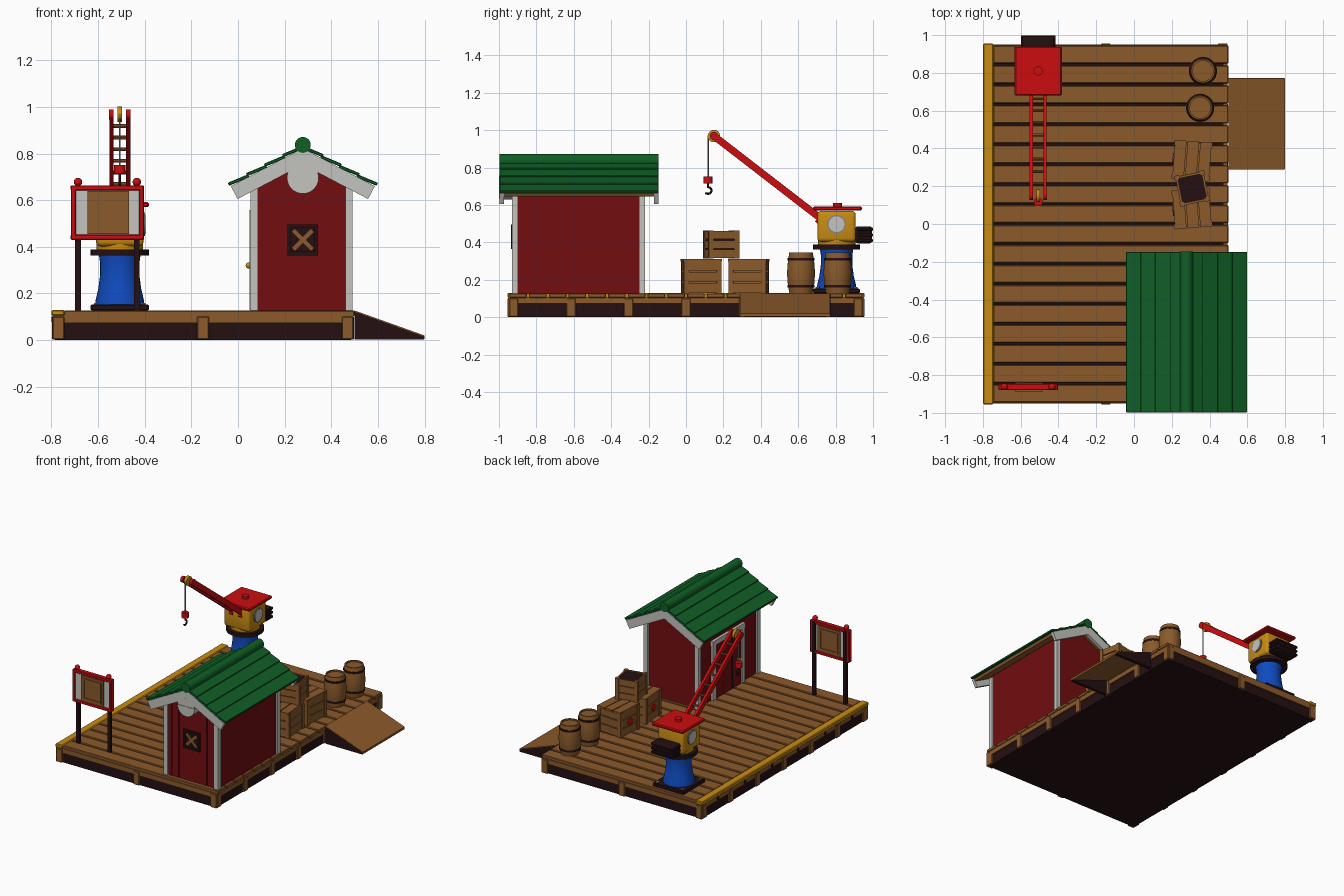
import bpy, bmesh, math
from mathutils import Vector, Matrix, Euler

if "Cube" in bpy.data.objects:
    bpy.data.objects.remove(bpy.data.objects["Cube"])

def material(name, rgb):
    m = bpy.data.materials.new(name)
    m.diffuse_color = (*rgb, 1)
    m.use_nodes = True
    m.node_tree.nodes["Principled BSDF"].inputs["Base Color"].default_value = m.diffuse_color
    return m

WOOD = material("wood", (0.258, 0.102, 0.024))
DARK = material("dark_iron", (0.018, 0.005, 0.006))
BARN = material("barn_red", (0.17, 0.004, 0.005))
RED = material("bright_red", (0.60, 0.004, 0.005))
GREEN = material("roof_green", (0.005, 0.115, 0.019))
WHITE = material("trim_white", (0.55, 0.55, 0.52))
YELLOW = material("yellow", (0.58, 0.262, 0.006))
BLUE = material("blue", (0.005, 0.07, 0.52))
STEEL = material("steel", (0.25, 0.25, 0.25))

def finish(name, bm, mat, smooth=False):
    me = bpy.data.meshes.new(name)
    bmesh.ops.recalc_face_normals(bm, faces=bm.faces)
    bm.to_mesh(me)
    bm.free()
    me.materials.append(mat)
    ob = bpy.data.objects.new(name, me)
    bpy.context.collection.objects.link(ob)
    if smooth:
        bpy.context.view_layer.objects.active = ob
        ob.select_set(True)
        bpy.ops.object.shade_smooth_by_angle(angle=math.radians(35))
        ob.select_set(False)
    return ob

def box(name, loc, size, mat, rot=(0, 0, 0), bevel=0, parent=Matrix()):
    bm = bmesh.new()
    bmesh.ops.create_cube(bm, size=1, matrix=Matrix.Diagonal((*size, 1)))
    if bevel:
        bmesh.ops.bevel(bm, geom=bm.edges[:], offset=bevel, segments=3 if bevel > .01 else 1,
                        profile=0.5, affect='EDGES')
    bm.transform(parent @ Matrix.Translation(loc) @ Euler(rot).to_matrix().to_4x4())
    return finish(name, bm, mat, bevel > .01)

def rod(name, a, b, r, mat, segs=24):
    a, b = Vector(a), Vector(b)
    d = b - a
    bm = bmesh.new()
    bmesh.ops.create_cone(bm, cap_ends=True, segments=segs, radius1=r, radius2=r, depth=d.length)
    bm.transform(Matrix.Translation((a + b) / 2) @ d.to_track_quat('Z', 'Y').to_matrix().to_4x4())
    return finish(name, bm, mat, True)

def ball(name, loc, r, mat):
    bm = bmesh.new()
    bmesh.ops.create_uvsphere(bm, u_segments=20, v_segments=12, radius=r)
    bm.transform(Matrix.Translation(loc))
    return finish(name, bm, mat, True)

def lathe(name, x, y, profile, mat, segs=32):
    bm = bmesh.new()
    vs = [bm.verts.new((r, 0, z)) for r, z in profile]
    es = [bm.edges.new(p) for p in zip(vs, vs[1:])]
    bmesh.ops.spin(bm, geom=vs + es, cent=(0, 0, 0), axis=(0, 0, 1), angle=math.tau, steps=segs)
    bmesh.ops.remove_doubles(bm, verts=bm.verts, dist=1e-5)
    bm.transform(Matrix.Translation((x, y, 0)))
    return finish(name, bm, mat, True)

def prism(name, pts, y0, y1, mat):
    bm = bmesh.new()
    f = bm.faces.new([bm.verts.new((x, y0, z)) for x, z in pts])
    g = bmesh.ops.extrude_face_region(bm, geom=[f])["geom"]
    bmesh.ops.translate(bm, vec=(0, y1 - y0, 0), verts=[v for v in g if isinstance(v, bmesh.types.BMVert)])
    return finish(name, bm, mat)

# Dock: dark core, rim beams, posts, deck planks, yellow edge
box("dock_core", (-.15, 0, .054), (1.27, 1.88, .105), DARK)
for s in (-1, 1):
    box("rim_end", (-.15, s * .94, .09), (1.29, .02, .035), WOOD)
    box("rim_side", (-.15 + s * .635, 0, .09), (.02, 1.89, .035), WOOD)
    for x in (-.77, -.15, .47):
        box("end_post", (x, s * .942, .052), (.05, .026, .1), WOOD, bevel=.004)
    for i in range(-3, 4):
        box("side_post", (-.15 + s * .635, i * .307, .052), (.024, .05, .1), WOOD, bevel=.004)
for i in range(18):
    box("deck_plank", (-.123, -.898 + i * .1056, .115), (1.246, .094, .024), WOOD, bevel=.004)
box("yellow_edge", (-.772, 0, .117), (.055, 1.91, .026), YELLOW, bevel=.005)
for y in (-.77, -.46, -.15, .15, .46, .77):
    rod("edge_bolt", (-.785, y, .09), (-.8, y, .09), .012, DARK, 12)

# Ramp: sloped board and dark side skirts
prism("ramp_board", [(.5, .127), (.8, .02), (.8, .004), (.5, .108)], .29, .77, WOOD)
for y in (.292, .754):
    prism("ramp_skirt", [(.5, .122), (.797, .016), (.797, .002), (.5, .002)], y - .004, y + .018, DARK)

# Shed walls and trim
CX = .278
prism("shed_walls", [(.068, .125), (.068, .69), (CX, .80), (.48, .69), (.48, .125)], -.918, -.23, BARN)
for x in (.07, .476):
    for y in (-.914, -.234):
        box("corner_trim", (x, y, .4), (.032, .032, .55), WHITE)
for x in (.105, .165, .39, .45):
    box("wall_batten", (x, -.92, .42), (.012, .008, .58), BARN)

# Shed roof: deck, stepped boards, barge boards, ridge
SL = math.radians(27.8)
def on_slope(s, d, off):
    return (CX + s * (d * math.cos(SL) + off * math.sin(SL)), .825 - d * math.sin(SL) + off * math.cos(SL))
for s in (-1, 1):
    x, z = on_slope(s, .174, -.012)
    box("roof_deck", (x, -.572, z), (.345, .81, .02), WOOD, (0, s * SL, 0))
    for i in range(4):
        x, z = on_slope(s, .046 + i * .0875, .006)
        box("roof_board", (x, -.572, z), (.094, .85, .014), GREEN, (0, s * (SL - .09), 0), .003)
    x, z = on_slope(s, .175, -.033)
    for y in (-.985, -.159):
        box("barge_board", (x, y, z), (.35, .022, .062), WHITE, (0, s * SL, 0))
rod("roof_ridge", (CX, -.998, .837), (CX, -.146, .837), .034, GREEN)

# Round gable vent and cross-braced front window
rod("gable_vent", (CX, -.92, .696), (CX, -.994, .696), .068, WHITE, 32)
box("vent_bar", (CX, -.995, .696), (.012, .008, .125), WHITE)
box("vent_bar", (CX, -.995, .696), (.125, .008, .012), WHITE)
box("window_pane", (CX, -.92, .43), (.13, .012, .13), DARK)
for s in (-1, 1):
    box("window_brace", (CX, -.927, .43), (.115, .008, .018), WOOD, (0, s * math.pi / 4, 0))
    box("window_frame", (CX + s * .058, -.928, .43), (.016, .016, .132), DARK)
    box("window_frame", (CX, -.928, .43 + s * .058), (.132, .016, .016), DARK)

# Side door with frame and knob
DY = -.565
box("door", (.064, DY, .33), (.012, .3, .41), BARN)
box("door_lintel", (.06, DY, .54), (.022, .37, .035), WHITE)
for s in (-1, 1):
    box("door_jamb", (.06, DY + s * .165, .335), (.022, .035, .41), WHITE)
    box("door_groove", (.0585, DY + s * .05, .33), (.004, .006, .4), DARK)
ball("door_knob", (.046, DY - .11, .32), .013, YELLOW)

# Sign: posts with ball caps, red frame, white board, framed wood panel
SX, SY, SZ = -.56, -.862, .547
for s in (-1, 1):
    box("sign_post", (SX + s * .126, SY + .012, .39), (.024, .02, .53), DARK)
    ball("post_cap", (SX + s * .126, SY, .678), .018, RED)
    box("sign_rail", (SX, SY, SZ + s * .106), (.315, .034, .022), RED, bevel=.004)
    box("sign_stile", (SX + s * .146, SY, SZ), (.022, .034, .225), RED, bevel=.004)
    box("sign_panel", (SX + .004, SY + s * .012, SZ), (.178, .012, .185), WOOD)
    for t in (-1, 1):
        box("panel_strip", (SX + .004 + t * .068, SY + s * .02, SZ), (.012, .008, .15), WOOD)
        box("panel_strip", (SX + .004, SY + s * .02, SZ + t * .07), (.148, .008, .012), WOOD)
box("sign_board", (SX, SY, SZ), (.28, .018, .2), WHITE)

# Crane pedestal
KX, KY = -.507, .805
box("crane_base", (KX, KY, .14), (.25, .25, .026), DARK, bevel=.005)
for sx in (-1, 1):
    for sy in (-1, 1):
        rod("base_bolt", (KX + sx * .1, KY + sy * .1, .15), (KX + sx * .1, KY + sy * .1, .16), .012, STEEL, 6)
lathe("pedestal", KX, KY, [(0, .15), (.106, .15), (.104, .17), (.092, .22), (.084, .28), (.084, .33), (.09, .37), (0, .37)], BLUE)
rod("turntable", (KX, KY, .362), (KX, KY, .388), .125, DARK, 32)
rod("cabin_neck", (KX, KY, .385), (KX, KY, .43), .1, YELLOW, 32)

# Crane cabin, roof, side windows, counterweight
box("cabin", (KX, KY, .485), (.205, .205, .165), YELLOW, bevel=.02)
box("cabin_roof", (KX, .81, .581), (.25, .26, .022), RED, bevel=.006)
rod("roof_cap", (KX, .81, .59), (KX, .81, .61), .024, RED)
for s in (-1, 1):
    rod("cabin_window_rim", (KX + s * .1, KY, .497), (KX + s * .108, KY, .497), .05, STEEL)
    rod("cabin_window", (KX + s * .1, KY, .497), (KX + s * .111, KY, .497), .042, WHITE)
box("counterweight", (KX, .95, .44), (.17, .09, .09), DARK, bevel=.012)
for z in (.41, .44, .47):
    box("weight_rib", (KX, .957, z), (.184, .084, .018), DARK, bevel=.004)

# Boom: twin beams, rungs, tip sheave
foot, tip = Vector((KX, .73, .52)), Vector((KX, .15, .968))
d = tip - foot
tilt = math.atan2(d.z, d.y) - math.pi
for s in (-1, 1):
    off = Vector((s * .036, 0, 0))
    box("boom_beam", (foot + tip) / 2 + off, (.018, d.length, .038), RED, (tilt, 0, 0))
    rod("boom_tip", tip + off * .75, tip + off * 1.3, .022, RED)
    box("boom_bracket", foot + off + Vector((0, .01, -.01)), (.024, .08, .06), RED, (tilt, 0, 0))
for i in range(1, 9):
    p = foot + d * (i / 9)
    rod("boom_rung", p - Vector((.036, 0, 0)), p + Vector((.036, 0, 0)), .008, WOOD, 8)
rod("tip_sheave", tip - Vector((.01, 0, 0)), tip + Vector((.01, 0, 0)), .033, YELLOW)

# Hoist rope, block and hook
HY = .118
rod("rope", (KX, HY, .97), (KX, HY, .74), .004, STEEL, 8)
rod("hook_block", (KX, HY, .715), (KX, HY, .752), .024, RED)
cu = bpy.data.curves.new("hook", 'CURVE')
cu.dimensions, cu.bevel_depth, cu.bevel_resolution = '3D', .006, 2
sp = cu.splines.new('POLY')
pts = [(0, .72), (0, .70)] + [(.018 * math.cos(a), .677 + .018 * math.sin(a))
                              for a in [math.pi / 2 - i * .45 for i in range(10)]]
sp.points.add(len(pts) - 1)
for p, (y, z) in zip(sp.points, pts):
    p.co = (KX, HY + y, z, 1)
cu.materials.append(DARK)
bpy.context.collection.objects.link(bpy.data.objects.new("hook", cu))

# Crates: core, slats, corner posts, lid boards
def crate(x, y, z, sx, sy, h, turn, lid):
    M = Matrix.Translation((x, y, z)) @ Matrix.Rotation(turn, 4, 'Z')
    box("crate_core", (0, 0, h / 2 - .004), (sx - .024, sy - .024, h - .012), WOOD if lid else DARK, parent=M)
    for s in (-1, 1):
        for k in range(3):
            zz = h * (k + .5) / 3
            box("crate_slat", (s * (sx / 2 - .009), 0, zz), (.01, sy - .02, h / 3 - .006), WOOD, parent=M)
            box("crate_slat", (0, s * (sy / 2 - .009), zz), (sx - .02, .01, h / 3 - .006), WOOD, parent=M)
        for t in (-1, 1):
            box("crate_corner", (s * (sx / 2 - .012), t * (sy / 2 - .012), h / 2), (.026, .026, h), WOOD, parent=M)
    if lid:
        for k in (-1, 0, 1):
            box("crate_lid", (k * sx / 3, 0, h), (sx / 3 - .006, sy + .006, .014), WOOD, parent=M)
        box("crate_mark", (-sx / 2 + .002, 0, h / 2), (.01, .045, .045), RED, (math.pi / 4, 0, 0), parent=M)

crate(.307, .082, .127, .2, .2, .178, .08, True)
crate(.307, .335, .127, .2, .2, .178, -.08, True)
crate(.308, .188, .314, .16, .165, .15, .2, False)

# Barrels: bulged staves, hoops, recessed lid
for x, y in ((.35, .615), (.365, .81)):
    lathe("barrel", x, y, [(0, .127), (.062, .127), (.071, .18), (.075, .235), (.071, .29), (.063, .345),
                           (.054, .345), (.054, .335), (0, .335)], WOOD)
    for z, r in ((.165, .0715), (.31, .0715)):
        rod("barrel_hoop", (x, y, z - .007), (x, y, z + .007), r, DARK, 32)
